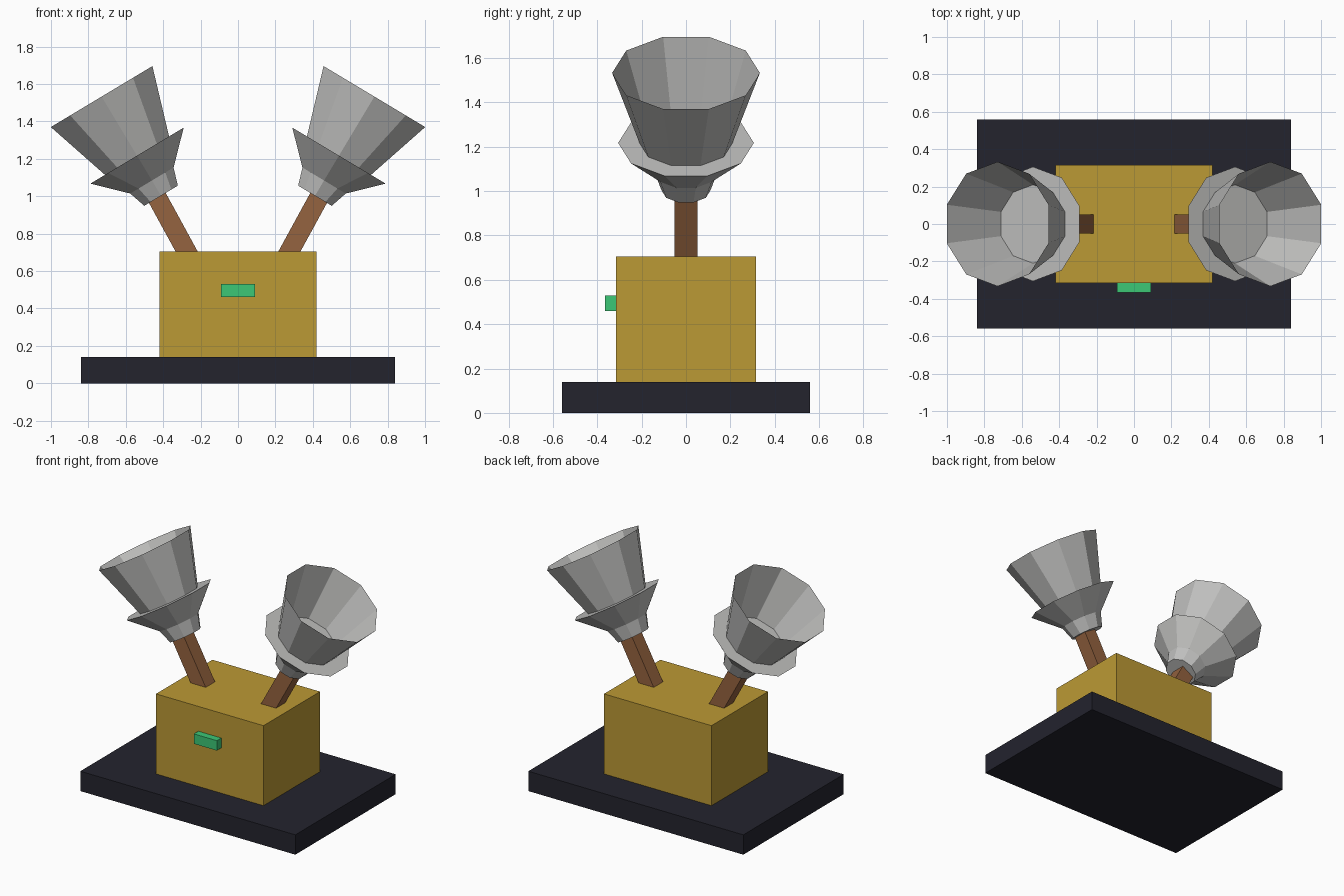
import bpy, bmesh, math
from mathutils import Matrix, Vector

old = bpy.data.objects.get("Cube")
if old:
    bpy.data.objects.remove(old, do_unlink=True)


def material(name, rgb):
    m = bpy.data.materials.new(name)
    m.use_nodes = True
    color = (*rgb, 1)
    m.diffuse_color = color
    m.node_tree.nodes["Principled BSDF"].inputs["Base Color"].default_value = color
    return m


navy = material("dark navy", (0.017, 0.017, 0.027))
gold = material("gold", (0.50, 0.32, 0.035))
green = material("green", (0.045, 0.57, 0.18))
brown = material("brown", (0.30, 0.125, 0.05))
grey = material("grey", (0.53, 0.53, 0.52))


def finish(name, bm, mat, matrix):
    mesh = bpy.data.meshes.new(name)
    bmesh.ops.transform(bm, matrix=matrix, verts=bm.verts)
    bm.to_mesh(mesh)
    bm.free()
    mesh.materials.append(mat)
    obj = bpy.data.objects.new(name, mesh)
    bpy.context.collection.objects.link(obj)


def box(name, low, high, mat, matrix=Matrix.Identity(4)):
    low, high = Vector(low), Vector(high)
    bm = bmesh.new()
    bmesh.ops.create_cube(bm, size=1)
    bmesh.ops.scale(bm, vec=high - low, verts=bm.verts)
    bmesh.ops.translate(bm, vec=(low + high) / 2, verts=bm.verts)
    finish(name, bm, mat, matrix)


def cone(name, z0, r0, z1, r1, mat, matrix, bottom=False, top=False):
    """Ten-sided cone section along local z with optional end caps."""
    bm = bmesh.new()
    rings = []
    for z, r in ((z0, r0), (z1, r1)):
        angles = [math.radians(18 + 36 * k) for k in range(10)]
        rings.append([bm.verts.new((r * math.cos(a), r * math.sin(a), z)) for a in angles])
    lower, upper = rings
    for k in range(10):
        n = (k + 1) % 10
        bm.faces.new((lower[k], lower[n], upper[n], upper[k]))
    if bottom:
        bm.faces.new(lower[::-1])
    if top:
        bm.faces.new(upper)
    finish(name, bm, mat, matrix)


# Plinth, body and front knob
box("base_plate", (-0.84, -0.56, 0), (0.84, 0.56, 0.14), navy)
box("body_box", (-0.42, -0.315, 0.14), (0.42, 0.315, 0.705), gold)
box("front_knob", (-0.09, -0.365, 0.46), (0.09, -0.315, 0.53), green)

# Mirrored tilted arms, each carrying a flared horn
for side, s in (("left", 1), ("right", -1)):
    arm = Matrix.Translation((s * 0.275, 0, 0.705)) @ Matrix.Rotation(s * 0.5, 4, "Y")
    box(side + "_arm", (-0.052, -0.052, -0.06), (0.052, 0.052, 0.37), brown, arm)

    # Local origin is the centre of the collar mouth
    horn = Matrix.Translation((s * 0.54, 0, 1.217)) @ Matrix.Rotation(s * 0.54, 4, "Y")
    cone(side + "_neck", -0.25, 0.11, -0.155, 0.142, grey, horn, bottom=True)
    cone(side + "_collar", -0.155, 0.142, 0, 0.306, grey, horn, top=True)
    cone(side + "_horn", 0, 0.21, 0.368, 0.333, grey, horn)
